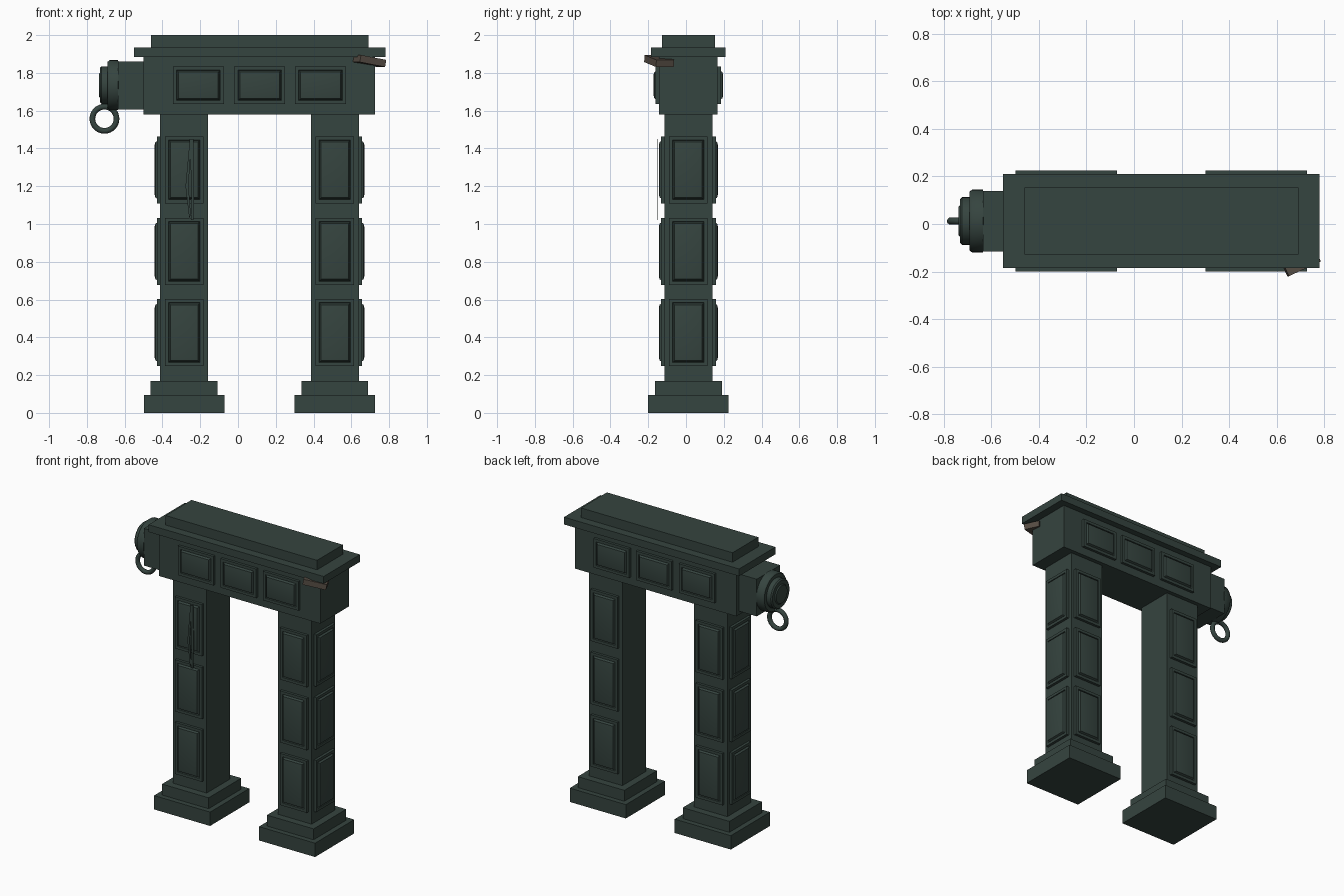
import bpy, bmesh, math
from mathutils import Vector

cube = bpy.data.objects.get("Cube")
if cube:
    bpy.data.objects.remove(cube, do_unlink=True)


def material(name, rgb):
    m = bpy.data.materials.new(name)
    m.use_nodes = True
    m.diffuse_color = (*rgb, 1)
    bsdf = m.node_tree.nodes["Principled BSDF"]
    bsdf.inputs["Base Color"].default_value = (*rgb, 1)
    bsdf.inputs["Roughness"].default_value = 0.8
    return m


STONE = material("dark green stone", (0.036, 0.058, 0.050))
WOOD = material("brown wood", (0.095, 0.075, 0.058))
YC = 0.0125  # centre line of the arch in depth


def add(name, bm, mat, smooth=None):
    bmesh.ops.recalc_face_normals(bm, faces=bm.faces)
    mesh = bpy.data.meshes.new(name)
    bm.to_mesh(mesh)
    bm.free()
    mesh.materials.append(mat)
    ob = bpy.data.objects.new(name, mesh)
    bpy.context.collection.objects.link(ob)
    if smooth:
        bpy.ops.object.select_all(action='DESELECT')
        ob.select_set(True)
        bpy.context.view_layer.objects.active = ob
        bpy.ops.object.shade_smooth_by_angle(angle=math.radians(smooth))
    return ob


def block(name, x, z, half_y, mat=STONE):
    """Box spanning x and z ranges, centred in depth."""
    bm = bmesh.new()
    bmesh.ops.create_cube(bm, size=1)
    for v in bm.verts:
        v.co = Vector((x[0] + (v.co.x + 0.5) * (x[1] - x[0]),
                       YC + v.co.y * 2 * half_y,
                       z[0] + (v.co.z + 0.5) * (z[1] - z[0])))
    return add(name, bm, mat)


# Panel profile: inset from the edge, height above the wall
PROFILE = [(0, -0.005), (0, 0.018), (0.019, 0.018), (0.022, 0.008),
           (0.030, 0.025), (0.045, 0.029)]


def panel(name, centre, out, width, height):
    """Framed panel with a raised cushion, facing along out."""
    bm = bmesh.new()
    out = Vector(out)
    side = Vector((0, 0, 1)).cross(out)
    up = Vector((0, 0, 1))
    previous = None
    for inset, depth in PROFILE:
        ring = []
        for sx, sz in ((-1, -1), (1, -1), (1, 1), (-1, 1)):
            ring.append(bm.verts.new(Vector(centre) + out * depth
                                     + side * sx * (width / 2 - inset)
                                     + up * sz * (height / 2 - inset)))
        if previous:
            for i in range(4):
                j = (i + 1) % 4
                bm.faces.new((previous[i], previous[j], ring[j], ring[i]))
        previous = ring
    bm.faces.new(previous)
    add(name, bm, STONE, 40)


# Legs with stepped feet and three rows of panels
for label, cx, outward in (("right", -0.285, -1), ("left", 0.5125, 1)):
    block(f"{label}_foot", (cx - 0.213, cx + 0.213), (0, 0.095), 0.2125)
    block(f"{label}_foot_step", (cx - 0.177, cx + 0.177), (0.095, 0.17), 0.177)
    block(f"{label}_leg", (cx - 0.127, cx + 0.127), (0.17, 1.58), 0.127)
    for row, cz in enumerate((0.425, 0.855, 1.287)):
        faces = (("front", (cx, YC - 0.127, cz), (0, -1, 0)),
                 ("back", (cx, YC + 0.127, cz), (0, 1, 0)),
                 ("outer", (cx + outward * 0.127, YC, cz), (outward, 0, 0)))
        for face, centre, out in faces:
            panel(f"{label}_leg_{face}_panel_{row + 1}", centre, out, 0.205, 0.355)

# Lintel, its panels and the cornice
block("lintel", (-0.5, 0.725), (1.58, 1.885), 0.155)
block("cornice", (-0.55, 0.78), (1.885, 1.935), 0.1975)
block("cornice_cap", (-0.46, 0.69), (1.935, 2.0), 0.14)
for n, cx in enumerate((-0.21, 0.115, 0.437)):
    for face, d in (("front", -1), ("back", 1)):
        panel(f"lintel_{face}_panel_{n + 1}", (cx, YC + d * 0.155, 1.735),
              (0, d, 0), 0.27, 0.2)

# Side bracket with a turned boss
block("bracket", (-0.635, -0.5), (1.605, 1.86), 0.127)
bm = bmesh.new()
previous = None
SEG = 32
for x, r in ((-0.63, 0.118), (-0.635, 0.132), (-0.68, 0.132), (-0.69, 0.124),
             (-0.69, 0.1), (-0.722, 0.1), (-0.73, 0.092), (-0.73, 0.066), (-0.737, 0.06)):
    ring = [bm.verts.new((x, YC + r * math.cos(a), 1.735 + r * math.sin(a)))
            for a in (2 * math.pi * i / SEG for i in range(SEG))]
    if previous:
        for i in range(SEG):
            j = (i + 1) % SEG
            bm.faces.new((previous[i], previous[j], ring[j], ring[i]))
    else:
        bm.faces.new(ring)
    previous = ring
bm.faces.new(previous)
add("boss", bm, STONE, 40)

# Hanging ring
bpy.ops.mesh.primitive_torus_add(major_radius=0.064, minor_radius=0.015,
                                 major_segments=32, minor_segments=10,
                                 location=(-0.707, YC, 1.557),
                                 rotation=(math.pi / 2, 0, 0))
ring = bpy.context.object
ring.name = "hanging_ring"
ring.data.materials.append(STONE)
bpy.ops.object.shade_smooth_by_angle(angle=math.radians(60))

# Splintered wood wedge under the cornice
wedge = block("wood_wedge", (-0.075, 0.075), (-0.019, 0.019), 0.052, WOOD)
for v in wedge.data.vertices:
    v.co.y -= YC
wedge.location = (0.693, -0.142, 1.863)
wedge.rotation_euler = (0, math.radians(10), math.radians(25))

# Thin strands hanging on the front of the right leg
for n, pts in enumerate((
        [(-0.258, 1.45), (-0.236, 1.45), (-0.232, 1.2), (-0.236, 1.02), (-0.25, 1.02), (-0.246, 1.2)],
        [(-0.258, 1.42), (-0.25, 1.4), (-0.262, 1.2), (-0.25, 1.05), (-0.258, 1.03), (-0.278, 1.2)])):
    bm = bmesh.new()
    face = bm.faces.new([bm.verts.new((x, -0.152, z)) for x, z in pts])
    extruded = bmesh.ops.extrude_face_region(bm, geom=[face])["geom"]
    bmesh.ops.translate(bm, vec=(0, 0.005, 0),
                        verts=[g for g in extruded if isinstance(g, bmesh.types.BMVert)])
    add(f"strand_{n + 1}", bm, STONE)
